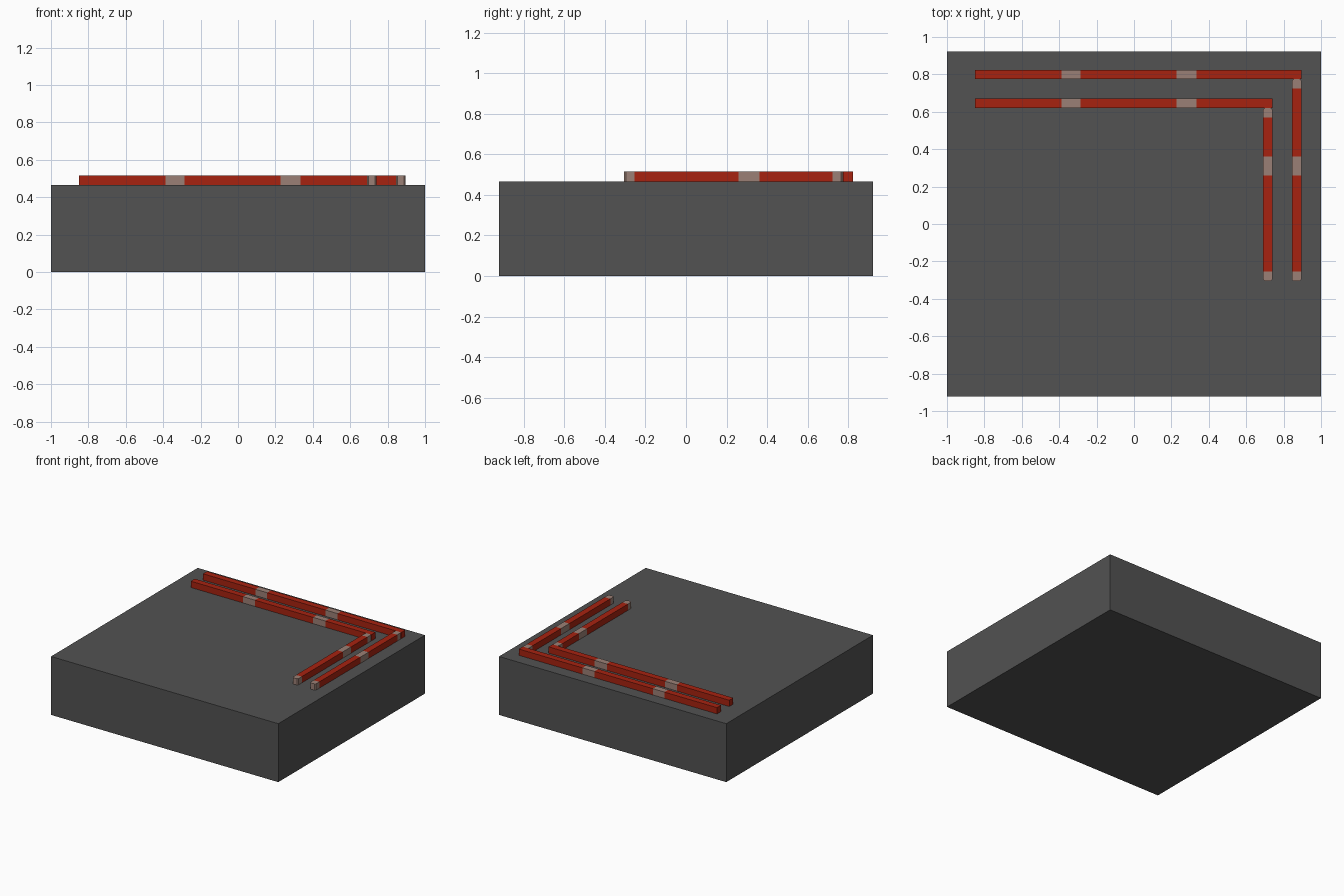
import bpy
import bmesh
from mathutils import Vector

if "Cube" in bpy.data.objects:
    bpy.data.objects.remove(bpy.data.objects["Cube"], do_unlink=True)


def material(name, colour):
    mat = bpy.data.materials.new(name)
    mat.use_nodes = True
    mat.diffuse_color = colour
    bsdf = mat.node_tree.nodes["Principled BSDF"]
    bsdf.inputs["Base Color"].default_value = colour
    bsdf.inputs["Roughness"].default_value = 0.8
    return mat


GREY = material("dark grey", (0.085, 0.085, 0.085, 1))
RED = material("brick red", (0.39, 0.016, 0.005, 1))
TAN = material("dusty tan", (0.33, 0.216, 0.18, 1))

BASE_TOP = 0.465
RAIL = 0.05


def box(name, low, high, mats, axis=0, bands=(), chamfer=0):
    """Box between two corners, with bands of the second material along an axis."""
    low, high = Vector(low), Vector(high)
    bm = bmesh.new()
    bmesh.ops.create_cube(bm, size=1)
    for v in bm.verts:
        v.co = (low + high) / 2 + v.co * (high - low)
    if chamfer:
        upright = [e for e in bm.edges
                   if abs(e.verts[0].co.z - e.verts[1].co.z) > RAIL / 2]
        bmesh.ops.bevel(bm, geom=upright, offset=chamfer, segments=1,
                        affect='EDGES')
    # Cut the band edges across the box
    normal = Vector((axis == 0, axis == 1, 0))
    for edge in {e for band in bands for e in band}:
        if low[axis] < edge < high[axis]:
            bmesh.ops.bisect_plane(bm, geom=bm.verts[:] + bm.edges[:] + bm.faces[:],
                                   plane_co=normal * edge, plane_no=normal)
    for f in bm.faces:
        c = f.calc_center_median()[axis]
        f.material_index = int(any(a - 0.001 <= c <= b + 0.001 for a, b in bands))
    bmesh.ops.recalc_face_normals(bm, faces=bm.faces[:])
    mesh = bpy.data.meshes.new(name)
    bm.to_mesh(mesh)
    bm.free()
    for mat in mats:
        mesh.materials.append(mat)
    obj = bpy.data.objects.new(name, mesh)
    bpy.context.collection.objects.link(obj)
    return obj


# Slab
box("base_slab", (-1, -0.922, 0), (1, 0.922, BASE_TOP), [GREY])

# Two nested L-shaped rails: right edge x and inner side y of each corner
top = BASE_TOP + RAIL
front = -0.305
for label, x, y in (("outer", 0.895, 0.774), ("inner", 0.74, 0.62)):
    box(label + "_back_rail", (-0.85, y, BASE_TOP), (x, y + RAIL, top),
        [RED, TAN], 0, [(-0.388, -0.285), (0.228, 0.335)])
    box(label + "_side_rail", (x - RAIL, front, BASE_TOP), (x, y, top),
        [RED, TAN], 1,
        [(front, front + RAIL), (0.26, 0.362), (y - RAIL, y)], 0.008)
